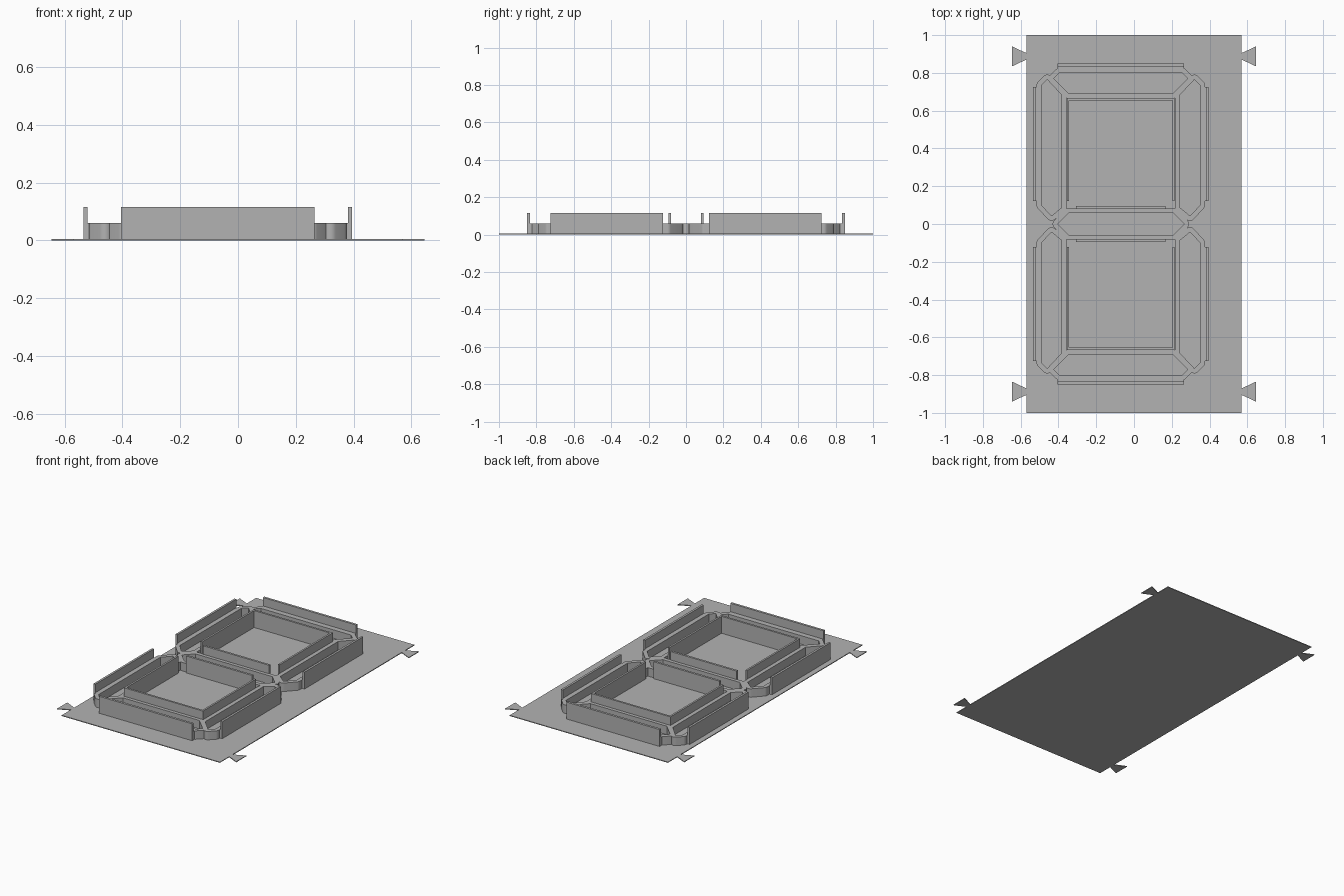
import bpy
import math
from mathutils import Vector

cube = bpy.data.objects.get("Cube")
if cube:
    bpy.data.objects.remove(cube, do_unlink=True)

BASE = 0.005      # plate thickness
LOW = 0.06        # top of the segment walls
TALL = 0.115      # top of the raised strips
WALL = 0.026      # segment wall thickness
CX = -0.07        # centre line of the digit

grey = bpy.data.materials.new("plain grey")
grey.use_nodes = True
grey.diffuse_color = (0.45, 0.45, 0.45, 1)
grey.node_tree.nodes["Principled BSDF"].inputs["Base Color"].default_value = (0.45, 0.45, 0.45, 1)


def prism(name, outlines, z0, z1):
    """Extrude closed outlines; an outline inside another becomes a hole."""
    curve = bpy.data.curves.new(name, "CURVE")
    curve.dimensions = "2D"
    curve.fill_mode = "BOTH"
    curve.extrude = (z1 - z0) / 2
    for pts in outlines:
        spline = curve.splines.new("POLY")
        spline.points.add(len(pts) - 1)
        for p, (x, y) in zip(spline.points, pts):
            p.co = (x, y, 0, 1)
        spline.use_cyclic_u = True
    obj = bpy.data.objects.new(name, curve)
    bpy.context.collection.objects.link(obj)
    obj.location.z = (z0 + z1) / 2
    bpy.ops.object.select_all(action="DESELECT")
    obj.select_set(True)
    bpy.context.view_layer.objects.active = obj
    bpy.ops.object.convert(target="MESH")
    obj = bpy.context.object
    obj.data.materials.clear()
    obj.data.materials.append(grey)
    bpy.ops.object.shade_smooth_by_angle(angle=math.radians(30))
    return obj


def box(name, x0, x1, y0, y1, z1):
    x0, x1 = sorted((x0, x1))
    y0, y1 = sorted((y0, y1))
    prism(name, [[(x0, y0), (x1, y0), (x1, y1), (x0, y1)]], BASE / 2, z1)


def rounded_offset(pts, d, steps=6):
    """Grow a counter-clockwise convex outline by d with round corners."""
    out = []
    n = len(pts)
    for i in range(n):
        a, b, c = (Vector(pts[(i + k) % n]) for k in (-1, 0, 1))
        e, f = b - a, c - b
        start = math.atan2(-e.x, e.y)
        turn = (math.atan2(-f.x, f.y) - start) % math.tau
        for s in range(steps + 1):
            t = start + turn * s / steps
            out.append((b.x + d * math.cos(t), b.y + d * math.sin(t)))
    return out


def segment(name, pts):
    area = sum(pts[i - 1][0] * p[1] - p[0] * pts[i - 1][1] for i, p in enumerate(pts))
    if area < 0:
        pts = pts[::-1]
    prism(name, [rounded_offset(pts, WALL), pts], BASE / 2, LOW)


# Base plate with four flared tabs
box("base_plate", -0.57, 0.57, -1, 1, BASE)
for sx, side in ((1, "left"), (-1, "right")):
    for sy, end in ((1, "back"), (-1, "front")):
        tab = [(0.56, 0.87), (0.575, 0.868), (0.645, 0.835),
               (0.645, 0.94), (0.575, 0.907), (0.56, 0.905)]
        prism(f"tab_{end}_{side}", [[(sx * x, sy * y) for x, y in tab]], 0, BASE)
bpy.data.objects["base_plate"].location.z = BASE / 2
bpy.data.objects["base_plate"].scale.z = 2

# Middle segment, measured from the digit centre line
segment("middle_segment", [(CX + x, y) for x, y in (
    (-0.335, 0), (-0.277, -0.058), (0.277, -0.058),
    (0.335, 0), (0.277, 0.058), (-0.277, 0.058))])

end_pts = [(0.275, 0.69), (0.355, 0.77), (0.325, 0.80)]
side_pts = [(0.313, 0.087), (0.367, 0.043), (0.42, 0.10),
            (0.42, 0.735), (0.39, 0.765), (0.313, 0.683)]

for sy, end in ((1, "back"), (-1, "front")):
    # End segment, its outer ledge and tall strip
    half = [(x, sy * y) for x, y in end_pts]
    segment(f"{end}_segment", [(CX + x, y) for x, y in half]
            + [(CX - x, y) for x, y in half[::-1]])
    box(f"{end}_ledge", CX - 0.335, CX + 0.335, sy * 0.81, sy * 0.84, LOW)
    box(f"{end}_strip", CX - 0.335, CX + 0.335, sy * 0.835, sy * 0.85, TALL)

    # Tall window frame walls at the far end and beside the middle segment
    box(f"{end}_frame_end", CX - 0.285, CX + 0.285, sy * 0.655, sy * 0.668, TALL)
    box(f"{end}_frame_middle", CX - 0.238, CX + 0.238, sy * 0.08, sy * 0.094, TALL)

    for sx, side in ((1, "left"), (-1, "right")):
        # Side segment, its outer ledge, tall strip and window frame wall
        segment(f"{end}_{side}_segment", [(CX + sx * x, sy * y) for x, y in side_pts])
        box(f"{end}_{side}_ledge", CX + sx * 0.43, CX + sx * 0.455, sy * 0.122, sy * 0.725, LOW)
        box(f"{end}_{side}_strip", CX + sx * 0.45, CX + sx * 0.464, sy * 0.122, sy * 0.725, TALL)
        box(f"{end}_{side}_frame", CX + sx * 0.273, CX + sx * 0.285, sy * 0.122, sy * 0.66, TALL)
